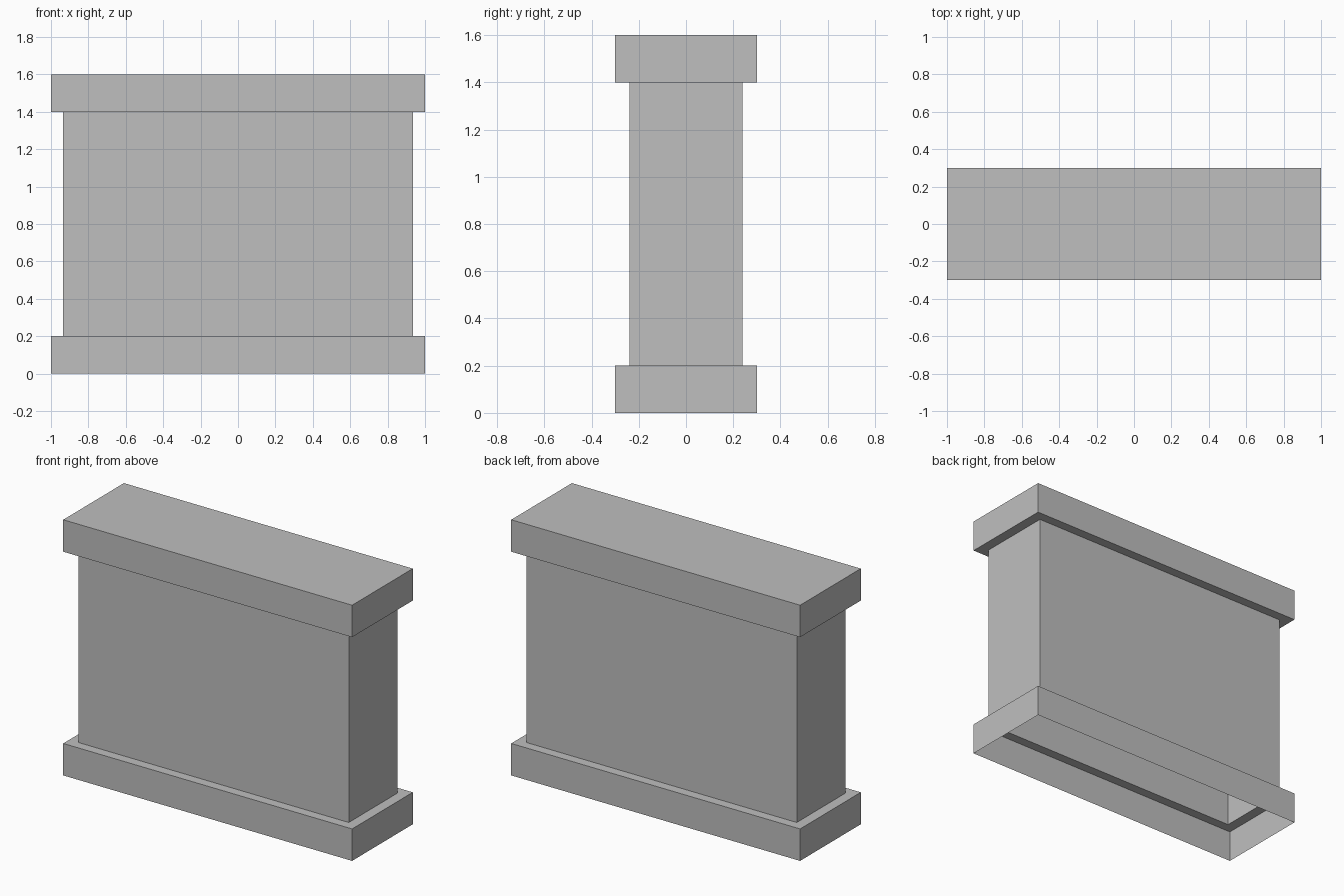
import bpy, bmesh

if "Cube" in bpy.data.objects:
    bpy.data.objects.remove(bpy.data.objects["Cube"])

grey = bpy.data.materials.new("grey")
grey.diffuse_color = (0.52, 0.52, 0.52, 1)
grey.use_nodes = True
grey.node_tree.nodes["Principled BSDF"].inputs["Base Color"].default_value = grey.diffuse_color

OUTER = (1.0, 0.30)     # half sizes of the base and the cap
INNER = (0.935, 0.24)   # half sizes of the body


def shell(name, levels, closed_top=False):
    """Thin rectangular shell through (half sizes, height) levels."""
    bm = bmesh.new()
    rings = []
    for (hx, hy), z in levels:
        rings.append([bm.verts.new((sx * hx, sy * hy, z))
                      for sx, sy in ((-1, -1), (1, -1), (1, 1), (-1, 1))])
    for a, b in zip(rings, rings[1:]):
        for i in range(4):
            j = (i + 1) % 4
            bm.faces.new((a[i], a[j], b[j], b[i]))
    if closed_top:
        bm.faces.new(rings[-1])
    mesh = bpy.data.meshes.new(name)
    bm.to_mesh(mesh)
    bm.free()
    mesh.materials.append(grey)
    obj = bpy.data.objects.new(name, mesh)
    bpy.context.collection.objects.link(obj)


# Hollow base, open below, with a ledge around the body
shell("base", [(OUTER, 0.0), (OUTER, 0.2), (INNER, 0.2)])
# Hollow body
shell("body", [(INNER, 0.2), (INNER, 1.4)])
# Overhanging cap with a closed top
shell("cap", [(INNER, 1.4), (OUTER, 1.4), (OUTER, 1.6)], closed_top=True)
